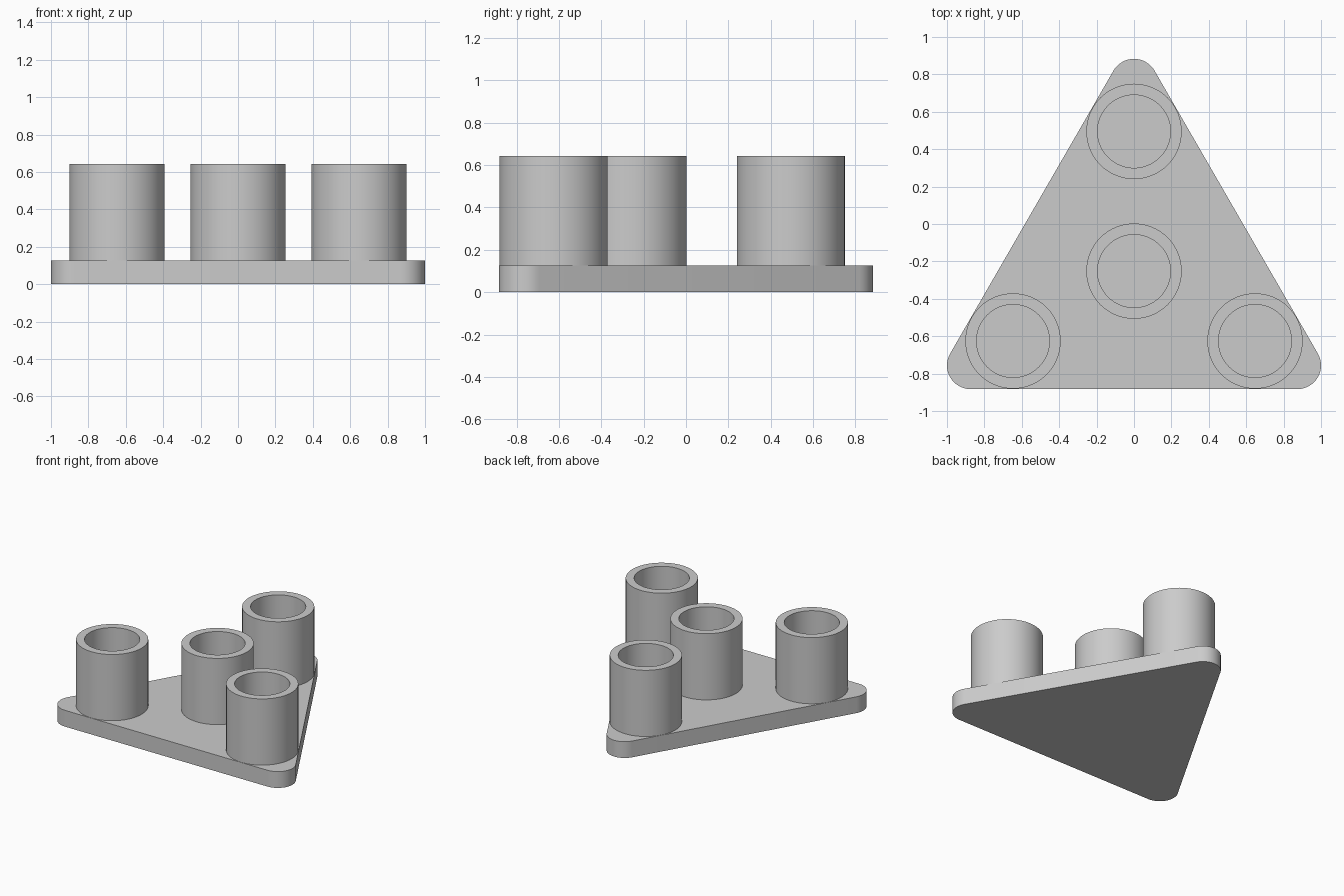
import bpy, bmesh, math

cube = bpy.data.objects.get("Cube")
if cube:
    bpy.data.objects.remove(cube, do_unlink=True)

PLATE_TOP, TUBE_TOP = 0.127, 0.643
OUTER, INNER, SIDES = 0.255, 0.195, 64
CORNER_R, CORNER_DIST, TUBE_DIST = 0.127, 1.008, 0.747
CENTRE_Y = -0.252

grey = bpy.data.materials.new("plain grey")
grey.use_nodes = True
colour = (0.6, 0.6, 0.6, 1)
grey.diffuse_color = colour
grey.node_tree.nodes["Principled BSDF"].inputs["Base Color"].default_value = colour


def polar(radius, degrees):
    a = math.radians(degrees)
    return radius * math.cos(a), radius * math.sin(a)


def finish(name, bm, location):
    bmesh.ops.recalc_face_normals(bm, faces=bm.faces)
    mesh = bpy.data.meshes.new(name)
    bm.to_mesh(mesh)
    bm.free()
    mesh.materials.append(grey)
    obj = bpy.data.objects.new(name, mesh)
    obj.location = location
    bpy.context.collection.objects.link(obj)
    bpy.ops.object.select_all(action="DESELECT")
    obj.select_set(True)
    bpy.context.view_layer.objects.active = obj
    bpy.ops.object.shade_smooth_by_angle(angle=math.radians(30))


# Triangular plate with rounded corners
bm = bmesh.new()
outline = []
for corner in (90, 210, 330):
    cx, cy = polar(CORNER_DIST, corner)
    for step in range(17):
        dx, dy = polar(CORNER_R, corner - 60 + 120 * step / 16)
        outline.append(bm.verts.new((cx + dx, cy + dy, 0)))
base = bm.faces.new(outline)
top = bmesh.ops.extrude_face_region(bm, geom=[base])["geom"]
bmesh.ops.translate(bm, vec=(0, 0, PLATE_TOP),
                    verts=[v for v in top if isinstance(v, bmesh.types.BMVert)])
finish("base_plate", bm, (0, CENTRE_Y, 0))


# Open tubes standing on the plate
def add_tube(name, x, y):
    bm = bmesh.new()
    profile = [(OUTER, PLATE_TOP), (OUTER, TUBE_TOP), (INNER, TUBE_TOP), (INNER, PLATE_TOP)]
    verts = [bm.verts.new((r, 0, z)) for r, z in profile]
    edges = [bm.edges.new((verts[i - 1], verts[i])) for i in range(4)]
    bmesh.ops.spin(bm, geom=verts + edges, cent=(0, 0, 0), axis=(0, 0, 1),
                   angle=math.tau, steps=SIDES, use_duplicate=False)
    bmesh.ops.remove_doubles(bm, verts=bm.verts, dist=0.0001)
    finish(name, bm, (x, CENTRE_Y + y, 0))


add_tube("centre_tube", 0, 0)
for name, angle in (("back_tube", 90), ("right_tube", 210), ("left_tube", 330)):
    add_tube(name, *polar(TUBE_DIST, angle))
